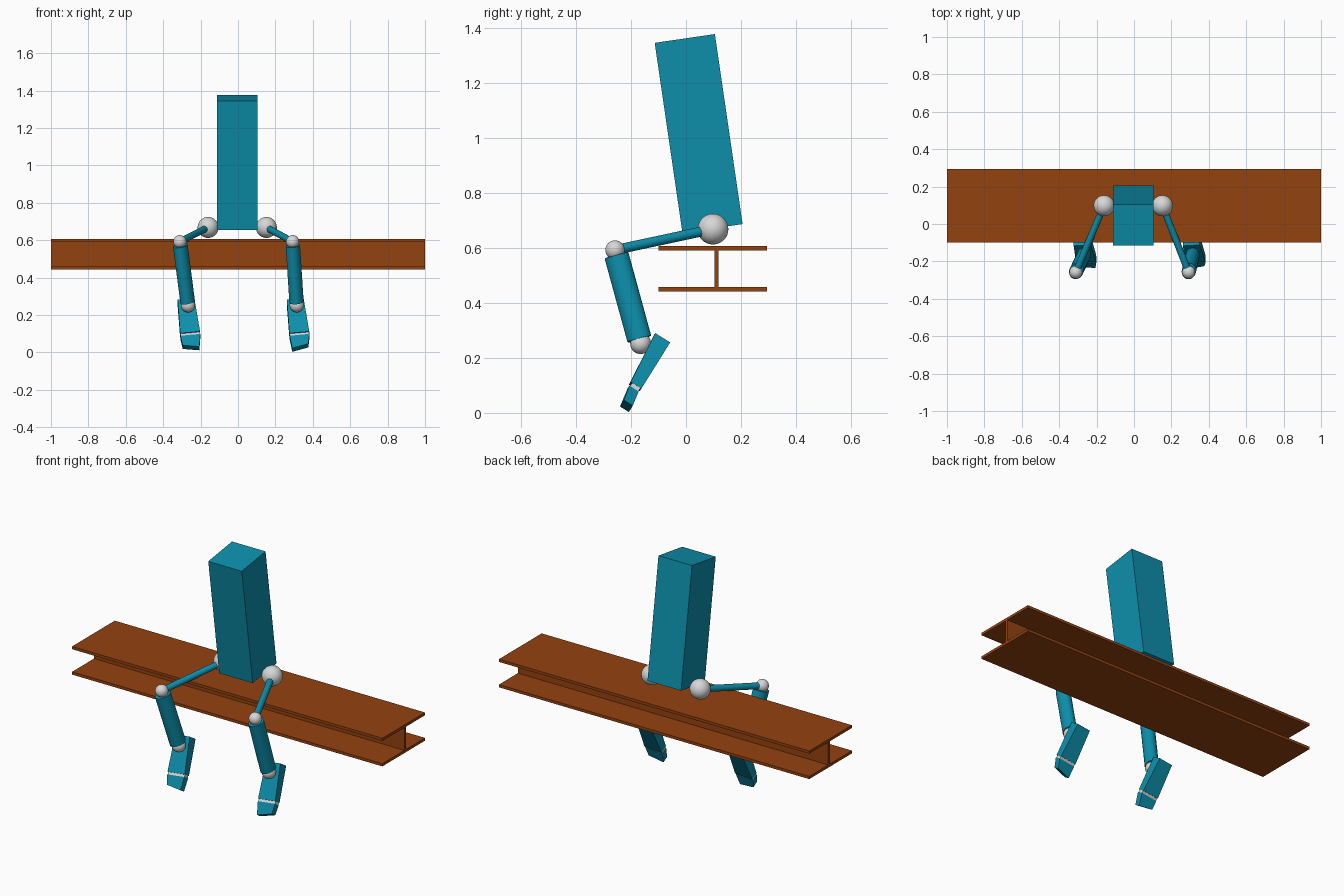
import bpy, bmesh, math
from mathutils import Vector

if "Cube" in bpy.data.objects:
    bpy.data.objects.remove(bpy.data.objects["Cube"])


def material(name, rgb):
    m = bpy.data.materials.new(name)
    m.diffuse_color = (*rgb, 1)
    m.use_nodes = True
    m.node_tree.nodes["Principled BSDF"].inputs["Base Color"].default_value = m.diffuse_color
    return m


TEAL = material("teal", (0.004, 0.275, 0.41))
BROWN = material("rust brown", (0.295, 0.055, 0.005))
GREY = material("light grey", (0.68, 0.68, 0.68))


def finish(name, mat, smooth=False):
    ob = bpy.context.object
    ob.name = name
    ob.data.materials.append(mat)
    if smooth:
        bpy.ops.object.shade_smooth_by_angle(angle=math.radians(40))
    return ob


def box(name, centre, size, mat, tilt=0):
    bpy.ops.mesh.primitive_cube_add(size=1, location=centre, rotation=(tilt, 0, 0))
    bpy.context.object.scale = size
    return finish(name, mat)


def ball(name, centre, r):
    bpy.ops.mesh.primitive_uv_sphere_add(segments=32, ring_count=16, radius=r, location=centre)
    return finish(name, GREY, True)


def rod(name, a, b, rx, ry):
    a, b = Vector(a), Vector(b)
    d = b - a
    bpy.ops.mesh.primitive_cylinder_add(vertices=32, radius=1, depth=1, location=(a + b) / 2,
                                        rotation=d.to_track_quat('Z', 'Y').to_euler())
    bpy.context.object.scale = (rx, ry, d.length)
    return finish(name, TEAL, True)


def loft(name, start, end, mat):
    """Six-sided block between two four-cornered sections."""
    bm = bmesh.new()
    a = [bm.verts.new(p) for p in start]
    b = [bm.verts.new(p) for p in end]
    bm.faces.new(a)
    bm.faces.new(b[::-1])
    for i in range(4):
        j = (i + 1) % 4
        bm.faces.new((a[j], a[i], b[i], b[j]))
    bmesh.ops.recalc_face_normals(bm, faces=bm.faces)
    me = bpy.data.meshes.new(name)
    bm.to_mesh(me)
    bm.free()
    me.materials.append(mat)
    bpy.context.collection.objects.link(bpy.data.objects.new(name, me))


# I-beam: two flanges and a web
box("beam_top_flange", (0, 0.097, 0.598), (2, 0.393, 0.016), BROWN)
box("beam_bottom_flange", (0, 0.097, 0.45), (2, 0.393, 0.016), BROWN)
box("beam_web", (0, 0.111, 0.524), (2, 0.016, 0.134), BROWN)

# Torso, leaning forward
box("torso", (-0.004, 0.046, 1.0155), (0.216, 0.221, 0.698), TEAL, math.radians(8.3))

# Legs: hip, knee and ankle x, then sole centre x at the heel
for side, s, hip_x, knee_x, ankle_x, heel_x in (
        ("left", -1, -0.16, -0.311, -0.267, -0.278),
        ("right", 1, 0.152, 0.292, 0.314, 0.306)):
    hip = Vector((hip_x, 0.098, 0.668))
    knee = Vector((knee_x, -0.258, 0.592))
    ankle = Vector((ankle_x, -0.165, 0.252))
    ball(side + "_hip", hip, 0.056)
    ball(side + "_knee", knee, 0.035)
    ball(side + "_ankle", ankle, 0.038)
    rod(side + "_thigh", hip, knee, 0.018, 0.018)
    rod(side + "_shin", knee.lerp(ankle, 0.06), knee.lerp(ankle, 0.95), 0.038, 0.045)

    # Foot frame: forward (down), across, and up out of the instep
    fwd = Vector((0.11, -0.53, -0.85)).normalized()
    across = (Vector((1, 0, 0)) - fwd * fwd.x).normalized()
    up = across.cross(fwd).normalized()
    if up.y > 0:
        up = -up
    heel = Vector((heel_x, -0.06, 0.252))

    def section(origin, width, low, high, skew=0):
        """Cross-section; skew pushes the inner side further forward."""
        h = width / 2
        return [origin + across * x + up * z - fwd * (skew * s * (1 if x > 0 else -1))
                for x, z in ((-h, low), (h, low), (h, high), (-h, high))]

    toe_root = heel + fwd * 0.2
    toe_tip = toe_root + fwd * 0.01 + Vector((0.004, -0.03, -0.06))
    loft(side + "_foot", section(heel, 0.09, 0, 0.064),
         section(toe_root, 0.107, 0, 0.046), TEAL)
    loft(side + "_toe_joint", section(toe_root, 0.104, 0.004, 0.04),
         section(toe_root + fwd * 0.014, 0.104, 0.004, 0.04), GREY)
    loft(side + "_toes", section(toe_root + fwd * 0.014, 0.107, 0.003, 0.043),
         section(toe_tip, 0.088, 0, 0.038, 0.009), TEAL)
